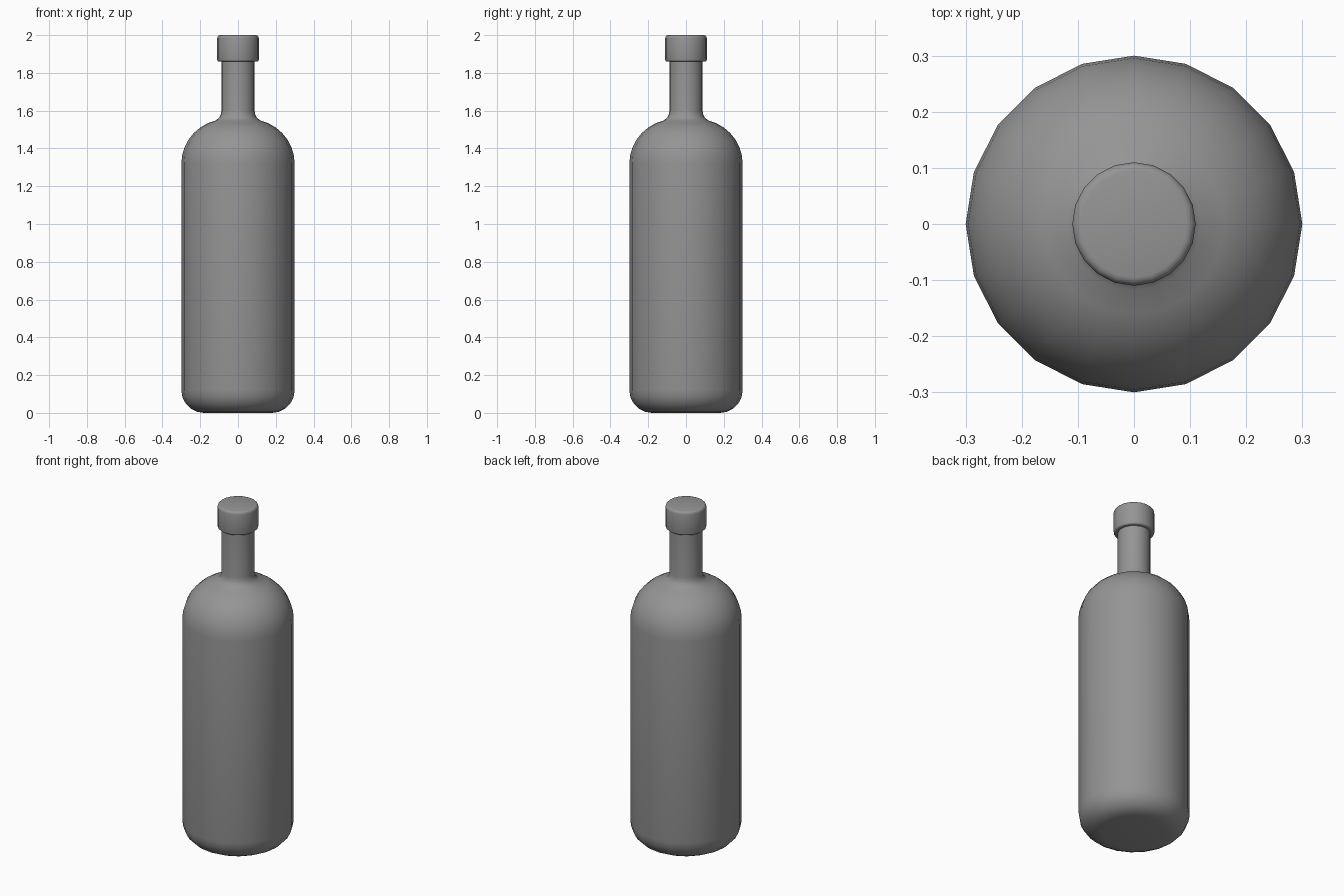
import bpy
import bmesh
from math import cos, sin, pi, radians

SIDES = 20

cube = bpy.data.objects.get("Cube")
if cube:
    bpy.data.objects.remove(cube, do_unlink=True)

# Single grey finish
grey = bpy.data.materials.new("plain grey")
grey.use_nodes = True
color = (0.3, 0.3, 0.3, 1)
grey.diffuse_color = color
grey.node_tree.nodes["Principled BSDF"].inputs["Base Color"].default_value = color


def arc(cr, cz, rr, rz, start, end, steps):
    """Elliptical arc of (radius, height) points, angles in degrees."""
    angles = [radians(start + (end - start) * i / steps) for i in range(steps + 1)]
    return [(cr + rr * cos(a), cz + rz * sin(a)) for a in angles]


def lathe(name, profile):
    """Revolve a (radius, height) profile and close both ends."""
    bm = bmesh.new()
    rings = []
    for r, z in profile:
        rings.append([bm.verts.new((r * cos(2 * pi * i / SIDES), r * sin(2 * pi * i / SIDES), z))
                      for i in range(SIDES)])
    for low, high in zip(rings, rings[1:]):
        for i in range(SIDES):
            j = (i + 1) % SIDES
            bm.faces.new((low[i], low[j], high[j], high[i]))
    bm.faces.new(rings[0][::-1])
    bm.faces.new(rings[-1])
    mesh = bpy.data.meshes.new(name)
    bm.to_mesh(mesh)
    bm.free()
    mesh.materials.append(grey)
    obj = bpy.data.objects.new(name, mesh)
    bpy.context.collection.objects.link(obj)
    bpy.ops.object.select_all(action='DESELECT')
    obj.select_set(True)
    bpy.context.view_layer.objects.active = obj
    bpy.ops.object.shade_smooth_by_angle(angle=radians(40))
    return obj


# Glass body: rounded base, straight wall, domed shoulder, flared neck
base = arc(0.18, 0.12, 0.12, 0.12, -90, 0, 5)
shoulder = arc(0.06, 1.32, 0.24, 0.235, 0, 76, 7)
neck = [(0.1, 1.563), (0.091, 1.58), (0.088, 1.6), (0.088, 1.88)]
lathe("bottle_body", base + shoulder + neck)

# Cap with softened rims
cap = arc(0.1, 1.87, 0.01, 0.01, -90, 0, 3) + arc(0.095, 1.985, 0.015, 0.015, 0, 90, 3)
lathe("bottle_cap", cap)
